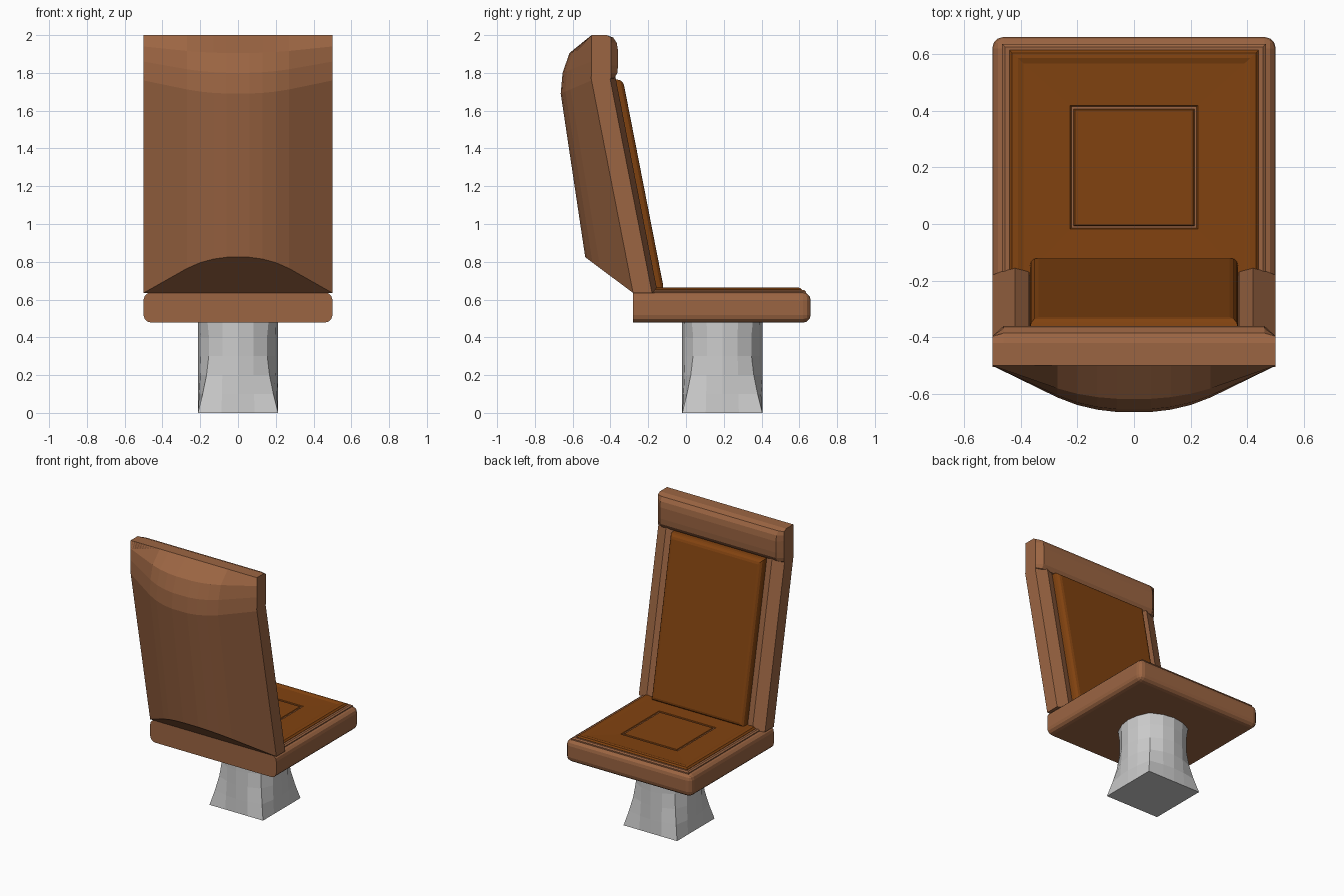
import bpy, bmesh
from math import cos, sin, pi

if "Cube" in bpy.data.objects:
    bpy.data.objects.remove(bpy.data.objects["Cube"])


def material(name, col):
    m = bpy.data.materials.new(name)
    m.diffuse_color = (*col, 1)
    m.use_nodes = True
    m.node_tree.nodes["Principled BSDF"].inputs["Base Color"].default_value = m.diffuse_color
    return m


BROWN = material("brown_leather", (0.33, 0.13, 0.055))
ORANGE = material("orange_leather", (0.22, 0.055, 0.005))


def finish(name, bm, mat=None):
    bmesh.ops.remove_doubles(bm, verts=bm.verts, dist=1e-4)
    bmesh.ops.recalc_face_normals(bm, faces=bm.faces)
    me = bpy.data.meshes.new(name)
    bm.to_mesh(me)
    bm.free()
    ob = bpy.data.objects.new(name, me)
    bpy.context.collection.objects.link(ob)
    if mat:
        me.materials.append(mat)
    return ob


def loft(rings, cap_start=True, cap_end=True):
    """Closed rings of points joined by quads, ends capped."""
    bm = bmesh.new()
    vs = [[bm.verts.new(p) for p in r] for r in rings]
    n = len(vs[0])
    for a, b in zip(vs, vs[1:]):
        for i in range(n):
            j = (i + 1) % n
            bm.faces.new((a[i], a[j], b[j], b[i]))
    if cap_start:
        bm.faces.new(vs[0][::-1])
    if cap_end:
        bm.faces.new(vs[-1])
    return bm


def bevel(bm, test, width, seg):
    bm.normal_update()
    edges = [e for e in bm.edges if test(e)]
    bmesh.ops.bevel(bm, geom=edges, offset=width, segments=seg, profile=0.5, affect='EDGES')


def rect(hx, y0, y1, z):
    return [(-hx, y0, z), (hx, y0, z), (hx, y1, z), (-hx, y1, z)]


def lerp(a, b, t):
    return tuple(p + (q - p) * t for p, q in zip(a, b))


def back_y(z):
    """Slanted plane behind the backrest."""
    return -0.28 - (z - 0.635) * 0.22 / 1.125


# Pedestal: square foot blending into a round neck
rings = []
for z, s in ((0, 1), (0.1, 0.6), (0.2, 0.27), (0.3, 0.08), (0.4, 0.06), (0.49, 0.2)):
    ring = []
    for i in range(16):
        a = 2 * pi * i / 16
        c, d = cos(a), sin(a)
        k = 0.212 * ((1 - s) + s / max(abs(c), abs(d)))
        ring.append((c * k, 0.192 + d * k, z))
    rings.append(ring)
finish("pedestal", loft(rings))

# Seat base: rounded at the sides and the sitting edge
bm = loft([rect(0.5, -0.28, 0.66, 0.478), rect(0.5, -0.28, 0.66, 0.638)])
bevel(bm, lambda e: any(v.co.y > 0 for v in e.verts), 0.04, 3)
finish("seat_base", bm, BROWN)

# Raised brown welt around the cushion
finish("seat_welt", loft([rect(0.465, -0.24, 0.635, 0.62), rect(0.465, -0.24, 0.635, 0.643),
                          rect(0.455, -0.23, 0.625, 0.65)]), BROWN)

# Seat cushion with a stitched centre square
spec = [(0.44, 0.62), (0.44, 0.652), (0.43, 0.662), (0.41, 0.664), (0.39, 0.658),
        (0.225, 0.655), (0.217, 0.645), (0.209, 0.655)]
finish("seat_cushion",
       loft([rect(h, 0.2 - h, 0.2 + h * 0.94, z) if h > 0.3 else
             rect(h, 0.2 - h * 0.97, 0.2 + h * 0.97, z) for h, z in spec]), ORANGE)

# Backrest frame with side bolsters
half = [(0.5, 0), (0.5, 0.10), (0.42, 0.13), (0.37, 0.115), (0.36, 0.07)]
section = half + [(-x, o) for x, o in reversed(half)]
finish("backrest_frame",
       loft([[(x, back_y(z) + o, z) for x, o in section] for z in (0.635, 1.78)]), BROWN)

# Backrest cushion
bm = loft([[(x, back_y(z) + o, z) for x, o in
            ((-0.367, 0.05), (0.367, 0.05), (0.367, 0.167), (-0.367, 0.167))]
           for z in (0.65, 1.765)])
bevel(bm, lambda e: all(v.co.y - back_y(v.co.z) > 0.1 for v in e.verts), 0.03, 3)
finish("backrest_cushion", bm, ORANGE)

# Bulging rear shell: columns that swell towards the middle
bulge = [(0.5, 0), (0.27, 0.68), (0.2, 0.84), (0.13, 0.94), (0.06, 0.99)]
bulge = [(-x, b) for x, b in bulge] + [(x, b) for x, b in reversed(bulge)]
edge = [(-0.28, 0.635), (-0.5, 1.76), (-0.5, 1.86), (-0.5, 1.94), (-0.5, 2.0)]
mid = [(-0.536, 0.826), (-0.665, 1.69), (-0.655, 1.80), (-0.618, 1.905), (-0.5, 2.0)]
bm = bmesh.new()
cols = [[bm.verts.new((x, *lerp(e, m, b))) for e, m in zip(edge, mid)] for x, b in bulge]
for a, c in zip(cols, cols[1:]):
    for i in range(len(edge) - 1):
        bm.faces.new((a[i], c[i], c[i + 1], a[i + 1]))
bm.faces.new([c[0] for c in cols])
bm.faces.new((cols[0][0], cols[0][1], cols[-1][1], cols[-1][0]))
finish("backrest_shell", bm, BROWN)

# Headrest roll
prof = [(-0.5, 1.76), (-0.41, 1.76), (-0.38, 1.772), (-0.363, 1.80), (-0.36, 1.84),
        (-0.36, 1.92), (-0.367, 1.96), (-0.385, 1.987), (-0.42, 2.0), (-0.5, 2.0)]
rings = []
for x, s in ((-0.5, 0.74), (-0.46, 1), (0.46, 1), (0.5, 0.74)):
    rings.append([(x, min(y, -0.5 + 0.14 * s), z) for y, z in prof])
finish("headrest", loft(rings), BROWN)
